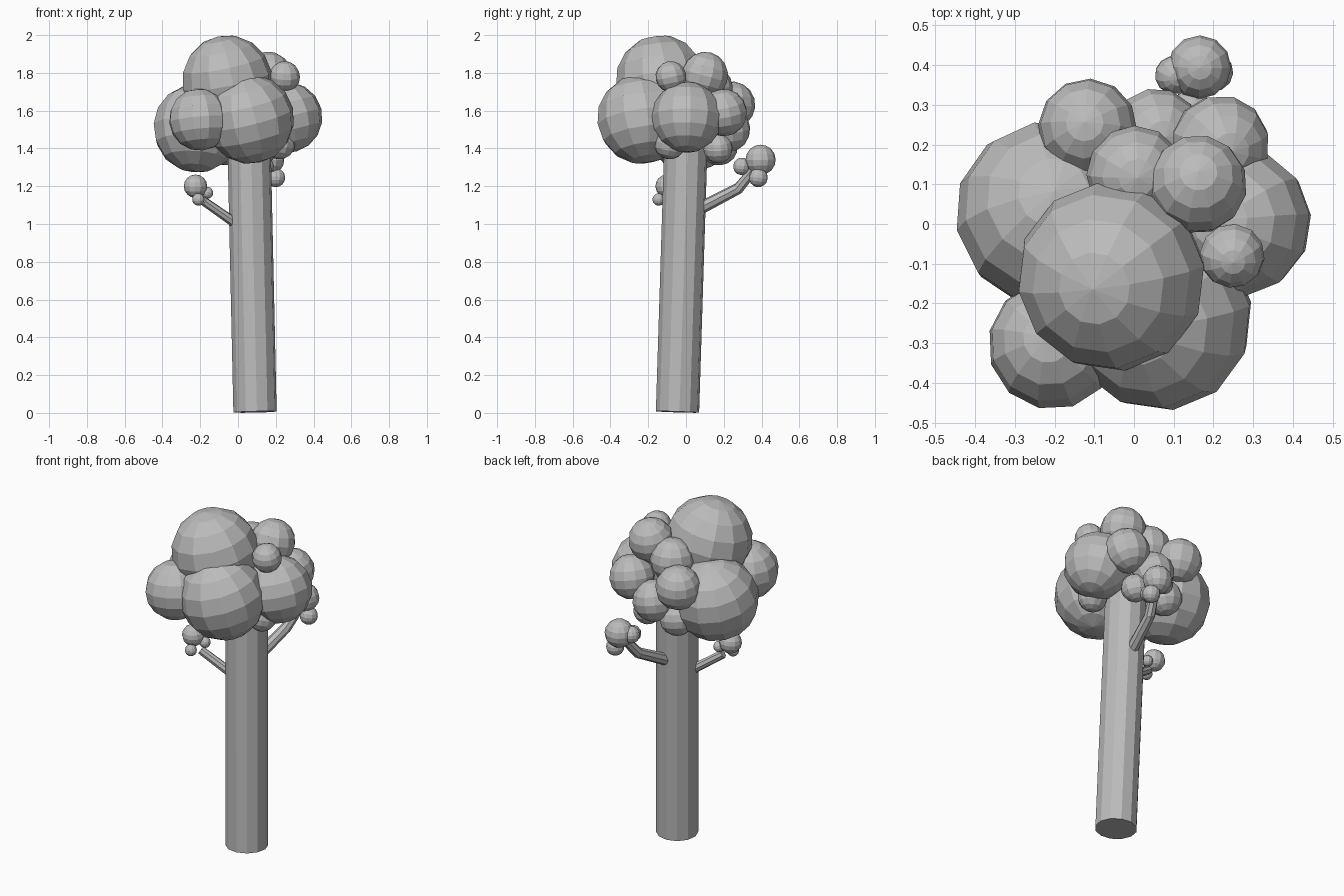
import bpy, random
from mathutils import Vector, Euler

random.seed(4)
cube = bpy.data.objects.get("Cube")
if cube:
    bpy.data.objects.remove(cube, do_unlink=True)

grey = bpy.data.materials.new("plain_grey")
grey.use_nodes = True
grey.diffuse_color = (0.5, 0.5, 0.5, 1)
grey.node_tree.nodes["Principled BSDF"].inputs["Base Color"].default_value = (0.5, 0.5, 0.5, 1)


def finish(name):
    obj = bpy.context.object
    obj.name = name
    obj.data.materials.append(grey)
    return obj


def clump(name, x, y, z, r):
    """Faceted leaf ball, tipped a little at random."""
    tilt = Euler([random.uniform(-0.25, 0.25) for _ in range(2)] + [random.uniform(0, 3)])
    bpy.ops.mesh.primitive_uv_sphere_add(segments=12, ring_count=8, radius=r,
                                         location=(x, y, z), rotation=tilt)
    return finish(name)


def limb(name, start, end, r1, r2, sides):
    """Tapered cylinder between two points."""
    a, b = Vector(start), Vector(end)
    d = b - a
    bpy.ops.mesh.primitive_cone_add(vertices=sides, radius1=r1, radius2=r2, depth=d.length,
                                    location=(a + b) / 2,
                                    rotation=d.to_track_quat('Z', 'Y').to_euler())
    return finish(name)


# Leaning trunk
limb("trunk", (0.09, -0.045, 0.005), (0.057, 0.002, 1.5), 0.115, 0.115, 12)

# Side branch and bent back branch
limb("side_branch", (0.05, -0.02, 0.96), (-0.18, -0.095, 1.12), 0.028, 0.024, 8)
limb("back_branch_lower", (0.07, 0.05, 1.07), (0.12, 0.28, 1.19), 0.034, 0.03, 8)
limb("back_branch_upper", (0.12, 0.275, 1.185), (0.155, 0.36, 1.29), 0.03, 0.026, 8)

# Main crown
clump("crown_top", -0.057, -0.133, 1.76, 0.24)
clump("crown_front", 0.063, -0.235, 1.555, 0.237)
clump("crown_right", -0.215, 0.025, 1.508, 0.236)
clump("crown_front_right", -0.203, -0.303, 1.553, 0.165)
clump("crown_left", 0.26, 0.005, 1.565, 0.188)
clump("crown_upper_left", 0.16, 0.1, 1.787, 0.125)
clump("crown_small_left", 0.247, -0.08, 1.78, 0.082)
clump("crown_back_right", -0.117, 0.242, 1.63, 0.125)
clump("crown_back_left", 0.217, 0.2, 1.59, 0.125)
clump("crown_upper_back", 0.003, 0.125, 1.72, 0.123)
clump("crown_back", 0.055, 0.225, 1.5, 0.117)

# Undergrowth of the crown
clump("under_back", -0.065, 0.175, 1.41, 0.1)
clump("under_left", 0.22, -0.085, 1.425, 0.083)
clump("under_back_left", 0.135, 0.17, 1.4, 0.078)

# Leaf balls on the branches
clump("side_leaf_large", -0.225, -0.1, 1.2, 0.062)
clump("side_leaf_inner", -0.162, -0.08, 1.165, 0.031)
clump("side_leaf_lower", -0.21, -0.145, 1.13, 0.033)
clump("back_leaf_large", 0.165, 0.395, 1.34, 0.08)
clump("back_leaf_right", 0.1, 0.375, 1.34, 0.048)
clump("back_leaf_inner", 0.145, 0.295, 1.305, 0.046)
clump("back_leaf_lower", 0.2, 0.383, 1.245, 0.05)
